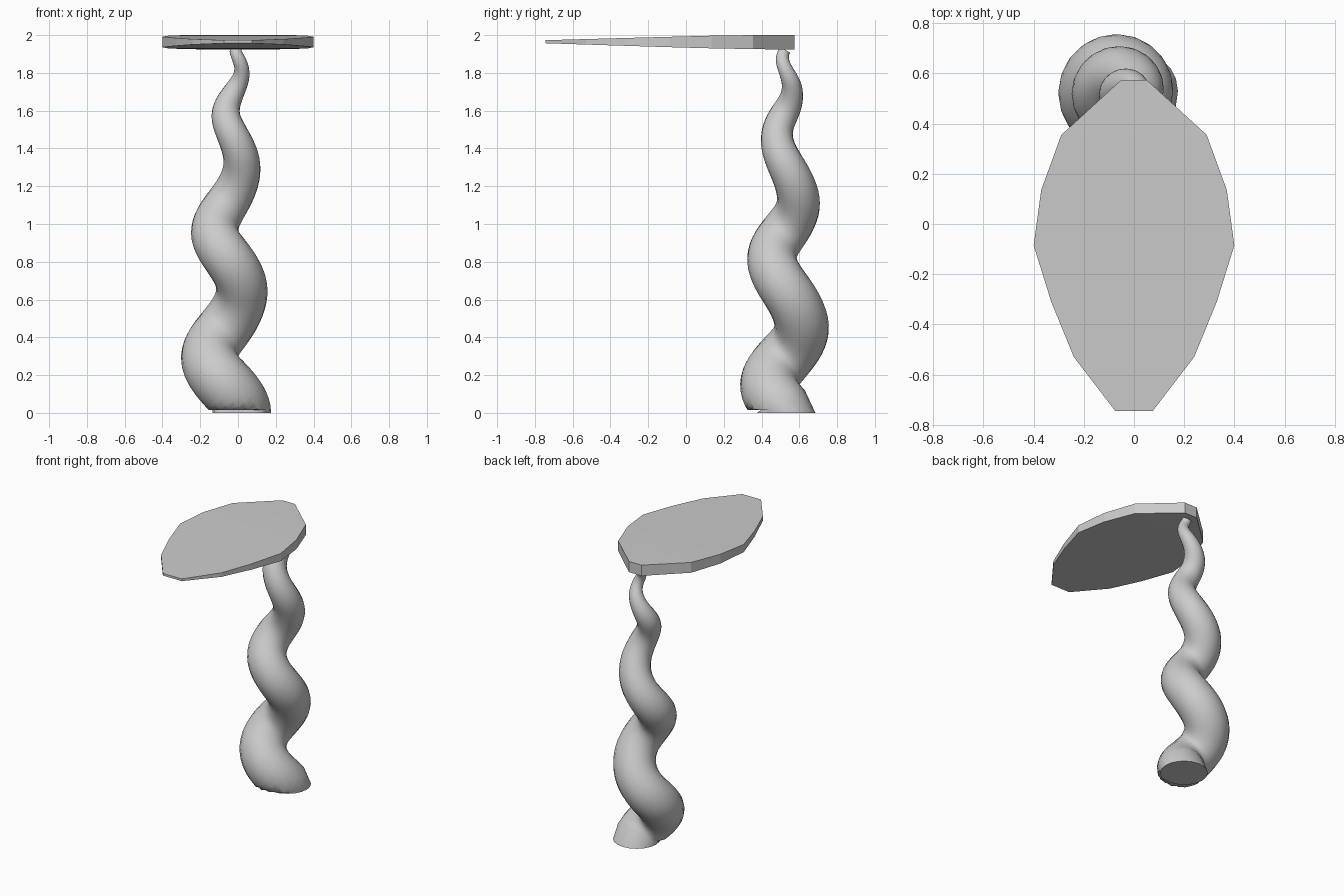
import bpy, bmesh, math
from mathutils import Vector

if "Cube" in bpy.data.objects:
    bpy.data.objects.remove(bpy.data.objects["Cube"])

SIDES, STEPS = 20, 8

# Height and tube radius at each quarter turn of the tapering helix
Z = [0, .15, .3, .46, .65, .82, .97, 1.13, 1.31, 1.47, 1.6, 1.72, 1.81, 1.88, 1.935]
R = [.155, .155, .15, .144, .136, .131, .125, .113, .098, .084, .073, .054, .04, .034, .03]


def sample(keys, t):
    """Smooth Catmull-Rom interpolation along a list of keys."""
    i = min(int(t), len(keys) - 2)
    f = t - i
    b, c = keys[i], keys[i + 1]
    a = keys[i - 1] if i > 0 else 2 * b - c
    d = keys[i + 2] if i + 2 < len(keys) else 2 * c - b
    return b + .5 * f * (c - a + f * (2*a - 5*b + 4*c - d + f * (3*(b - c) + d - a)))


def centre(t):
    amp = .57 * sample(R, t)
    ang = -t * math.pi / 2
    return Vector((.02 + amp * (math.cos(ang) - 1), .53 + amp * math.sin(ang), sample(Z, t)))


def make_object(name, bm):
    bmesh.ops.recalc_face_normals(bm, faces=bm.faces[:])
    mesh = bpy.data.meshes.new(name)
    bm.to_mesh(mesh)
    bm.free()
    ob = bpy.data.objects.new(name, mesh)
    bpy.context.collection.objects.link(ob)
    return ob


def loft(bm, rings):
    for a, b in zip(rings, rings[1:]):
        n = len(a)
        for i in range(n):
            bm.faces.new((a[i], a[(i + 1) % n], b[(i + 1) % n], b[i]))
    bm.faces.new(rings[0])
    bm.faces.new(rings[-1])


# Twisted column: round tube swept up the helix, with a flat foot
bm = bmesh.new()
rings = []
last = 13.7
count = int(last * STEPS)
for k in range(count + 1):
    t = last * k / count
    c, r = centre(t), sample(R, t)
    tangent = centre(min(t + .02, 14)) - centre(max(t - .02, 0))
    if k == 0:
        tangent = Vector((0, 0, 1))
    q = Vector((0, 0, 1)).rotation_difference(tangent.normalized())
    ring = []
    for i in range(SIDES):
        a = 2 * math.pi * i / SIDES
        p = c + q @ Vector((r * math.cos(a), r * math.sin(a), 0))
        p.z = max(p.z, .015 if k else 0)
        ring.append(bm.verts.new(p))
    rings.append(ring)
loft(bm, rings)
column = make_object("twisted_column", bm)
bpy.context.view_layer.objects.active = column
column.select_set(True)
bpy.ops.object.shade_smooth_by_angle(angle=math.radians(50))

# Leaf-shaped top plate: half width, y, bottom z, top z, thinning to the front
stations = [(.05, .575, 1.923, 2.0), (.29, .355, 1.926, 2.0), (.37, .135, 1.93, 1.997),
            (.40, -.085, 1.936, 1.991), (.33, -.31, 1.943, 1.985),
            (.24, -.53, 1.95, 1.979), (.075, -.745, 1.957, 1.973)]
bm = bmesh.new()
sections = [[bm.verts.new(p) for p in ((-w, y, lo), (w, y, lo), (w, y, hi), (-w, y, hi))]
            for w, y, lo, hi in stations]
loft(bm, sections)
make_object("leaf_top_plate", bm)
